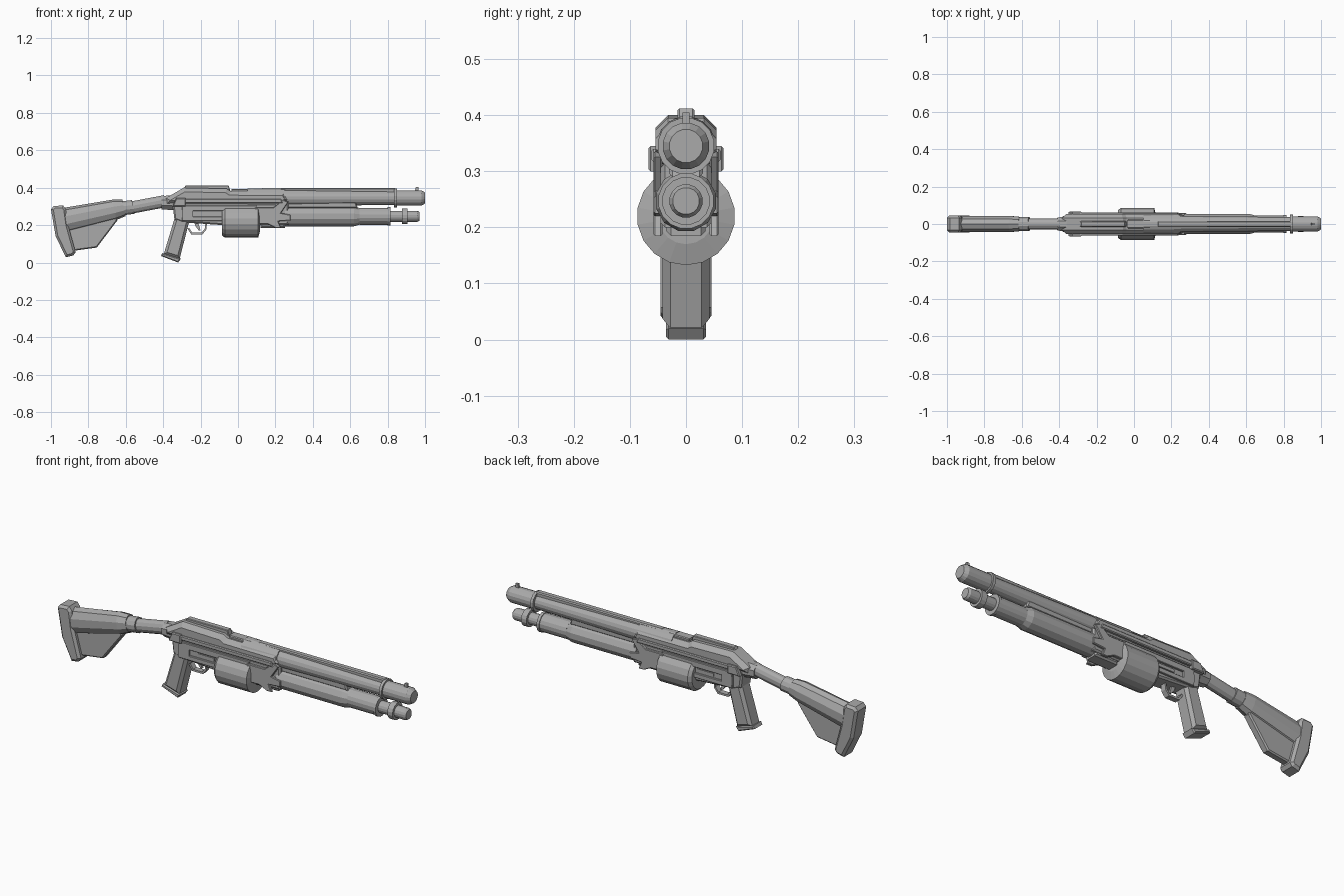
import bpy, bmesh, math
from mathutils import Vector

if "Cube" in bpy.data.objects:
    bpy.data.objects.remove(bpy.data.objects["Cube"])

COLOUR = (.4, .4, .4, 1)
grey = bpy.data.materials.new("gunmetal grey")
grey.use_nodes = True
grey.diffuse_color = COLOUR
grey.node_tree.nodes["Principled BSDF"].inputs["Base Color"].default_value = COLOUR

# Centre heights of the two long tubes and of the drum
BARREL = .345
MAGAZINE = .247
DRUM = .22


def finish(name, bm):
    bmesh.ops.recalc_face_normals(bm, faces=bm.faces)
    mesh = bpy.data.meshes.new(name)
    bm.to_mesh(mesh)
    bm.free()
    mesh.materials.append(grey)
    obj = bpy.data.objects.new(name, mesh)
    bpy.context.collection.objects.link(obj)


def tube(name, start, end, radius, z, end_radius=None, end_z=None, depth=1, end_depth=None,
         lean=0, sides=16):
    """Faceted tube along x; depth stretches it in z and lean slants its ends."""
    bm = bmesh.new()
    end_radius = end_radius or radius
    end_z = end_z or z
    end_depth = end_depth or depth
    rings = []
    for x, r, height, stretch in ((start, radius, z, depth), (end, end_radius, end_z, end_depth)):
        ring = []
        for i in range(sides):
            angle = math.tau * (i + .5) / sides
            rise = r * stretch * math.sin(angle)
            ring.append(bm.verts.new((x - lean * rise, r * math.cos(angle), height + rise)))
        rings.append(ring)
    rear, front = rings
    for i in range(sides):
        bm.faces.new((rear[i - 1], rear[i], front[i], front[i - 1]))
    bm.faces.new(rear)
    bm.faces.new(front)
    finish(name, bm)


def plate(name, outline, half, chamfer=0, y=0):
    """Extrude a side outline (x, z) across y and chamfer its two rims."""
    bm = bmesh.new()
    base = bm.faces.new([bm.verts.new((x, y - half, z)) for x, z in outline])
    out = bmesh.ops.extrude_face_region(bm, geom=[base])
    moved = [v for v in out["geom"] if isinstance(v, bmesh.types.BMVert)]
    bmesh.ops.translate(bm, verts=moved, vec=Vector((0, half + half, 0)))
    if chamfer:
        rims = [e for e in bm.edges if e.verts[0].co.y == e.verts[1].co.y]
        bmesh.ops.bevel(bm, geom=rims, offset=chamfer, segments=1, affect='EDGES')
    finish(name, bm)


def slab(name, start, end, bottom, top, half, chamfer=0, y=0, rear_slope=0, front_slope=0):
    """Box with its top edge pulled in at the rear and the front."""
    outline = [(start, bottom), (end, bottom), (end - front_slope, top), (start + rear_slope, top)]
    plate(name, outline, half, chamfer, y)


def both_sides(build, name, y, **shape):
    build("left_" + name, y=y, **shape)
    build("right_" + name, y=-y, **shape)


# Barrel, rib, muzzle and front sight
tube("barrel_shroud", start=.05, end=.25, radius=.053, end_radius=.05, z=BARREL)
tube("barrel", start=.25, end=.85, radius=.045, end_radius=.037, z=BARREL)
slab("barrel_rib", start=.09, end=.84, bottom=.36, top=.398, half=.016, chamfer=.005, rear_slope=.04)
tube("muzzle_ring", start=.835, end=.85, radius=.051, z=BARREL)
tube("muzzle", start=.85, end=.98, radius=.042, z=BARREL)
tube("muzzle_tip", start=.98, end=1, radius=.042, end_radius=.03, z=BARREL)
slab("front_sight", start=.945, end=.965, bottom=.38, top=.405, half=.006, rear_slope=.006)

# Magazine tube and its cap
tube("magazine_tube", start=.2, end=.96, radius=.03, z=MAGAZINE)
tube("magazine_tip", start=.96, end=.97, radius=.03, end_radius=.024, z=MAGAZINE)
tube("magazine_ring", start=.877, end=.907, radius=.043, z=MAGAZINE)

# Pump and link rail
tube("pump_grip", start=.25, end=.62, radius=.055, z=MAGAZINE, sides=12)
tube("pump_shoulder", start=.62, end=.65, radius=.055, end_radius=.046, z=MAGAZINE, sides=12)
tube("pump_sleeve", start=.65, end=.8, radius=.046, z=MAGAZINE)
tube("pump_ring", start=.8, end=.815, radius=.05, z=MAGAZINE)
slab("link_rail", start=.2, end=.64, bottom=.29, top=.325, half=.03, chamfer=.006, front_slope=.01)

# Upper receiver with top rails
upper = [(-.385, .31), (.24, .31), (.28, .33), (.25, .38), (-.04, .382),
         (-.06, .395), (-.29, .4), (-.385, .345)]
plate("upper_receiver", upper, half=.054, chamfer=.022)
slab("rear_top_rail", start=-.3, end=-.04, bottom=.38, top=.412, half=.015, chamfer=.003,
     rear_slope=.02, front_slope=.01)
slab("front_top_rail", start=-.035, end=.085, bottom=.37, top=.394, half=.024, chamfer=.004)
both_sides(slab, "side_rail", y=.053, start=-.34, end=.24, bottom=.317, top=.34, half=.009,
           chamfer=.004, rear_slope=.02, front_slope=.01)
both_sides(slab, "rear_lug", y=.055, start=-.35, end=-.28, bottom=.3, top=.345, half=.012,
           chamfer=.004, rear_slope=.02)

# Lower receiver and side ribs
lower = [(-.34, .23), (-.3, .215), (-.08, .2), (.27, .2), (.27, .315), (-.35, .315)]
plate("lower_receiver", lower, half=.045, chamfer=.008)
both_sides(slab, "upper_rib", y=.048, start=-.3, end=.1, bottom=.275, top=.305, half=.007, chamfer=.002)
both_sides(slab, "lower_rib", y=.048, start=-.3, end=-.08, bottom=.222, top=.245, half=.007, chamfer=.002)
both_sides(slab, "rear_rib", y=.048, start=-.3, end=-.24, bottom=.24, top=.28, half=.007)
both_sides(slab, "bolt_block", y=.044, start=-.19, end=-.1, bottom=.252, top=.268, half=.006)

# Front bracket
bracket = [(.09, .205), (.16, .205), (.2, .185), (.23, .185), (.215, .22), (.28, .225),
           (.28, .255), (.23, .265), (.27, .325), (.24, .335), (.19, .295), (.09, .295)]
both_sides(plate, "front_bracket", y=.05, outline=bracket, half=.008, chamfer=.003)
slab("bracket_base", start=.12, end=.25, bottom=.185, top=.22, half=.035, chamfer=.008)

# Drum
tube("drum_back", start=-.085, end=-.07, radius=.075, end_radius=.0875, z=DRUM, sides=18)
tube("drum", start=-.07, end=.108, radius=.0875, z=DRUM, sides=18)
tube("drum_front", start=.108, end=.118, radius=.0875, end_radius=.05, z=DRUM, sides=18)

# Pistol grip
grip = [(-.335, .25), (-.25, .25), (-.262, .215), (-.312, .02), (-.397, .045)]
plate("grip", grip, half=.042, chamfer=.014)
grip_base = [(-.412, .035), (-.405, .05), (-.305, .02), (-.32, 0)]
plate("grip_base", grip_base, half=.036, chamfer=.005)

# Trigger guard, its inner edge a shrunken copy of the outer one, and trigger
guard = [(-.27, .18), (-.25, .15), (-.19, .15), (-.17, .175), (-.165, .215)]
inside = [(x * .84 - .035, z * .84 + .034) for x, z in reversed(guard)]
plate("trigger_guard", guard + inside, half=.014)
trigger = [(-.235, .22), (-.215, .22), (-.2, .172), (-.21, .172), (-.228, .195)]
plate("trigger", trigger, half=.006)

# Stock socket, arm and collars
tube("stock_socket", start=-.41, end=-.33, radius=.038, end_radius=.045, z=.32, sides=8)
tube("stock_arm", start=-.58, end=-.39, radius=.03, z=.292, end_z=.328, depth=1.1, lean=.2, sides=12)
tube("stock_collar", start=-.62, end=-.56, radius=.038, z=.29, end_z=.297, lean=.2, sides=12)

# Stock body, fin and butt pad
tube("stock_body", start=-.95, end=-.66, radius=.045, z=.22, end_z=.282,
     depth=1.5, end_depth=1.2, lean=.2, sides=10)
tube("stock_neck", start=-.66, end=-.61, radius=.045, end_radius=.04, z=.282, end_z=.292,
     depth=1.2, end_depth=1.1, lean=.2, sides=10)
fin = [(-.93, .24), (-.885, .062), (-.755, .08), (-.645, .225), (-.66, .27)]
plate("stock_fin", fin, half=.02, chamfer=.006)
butt = [(-1, .285), (-.985, .302), (-.935, .305), (-.92, .285), (-.908, .2),
        (-.868, .055), (-.88, .038), (-.92, .028), (-.975, .14)]
plate("butt_pad", butt, half=.045, chamfer=.012)
